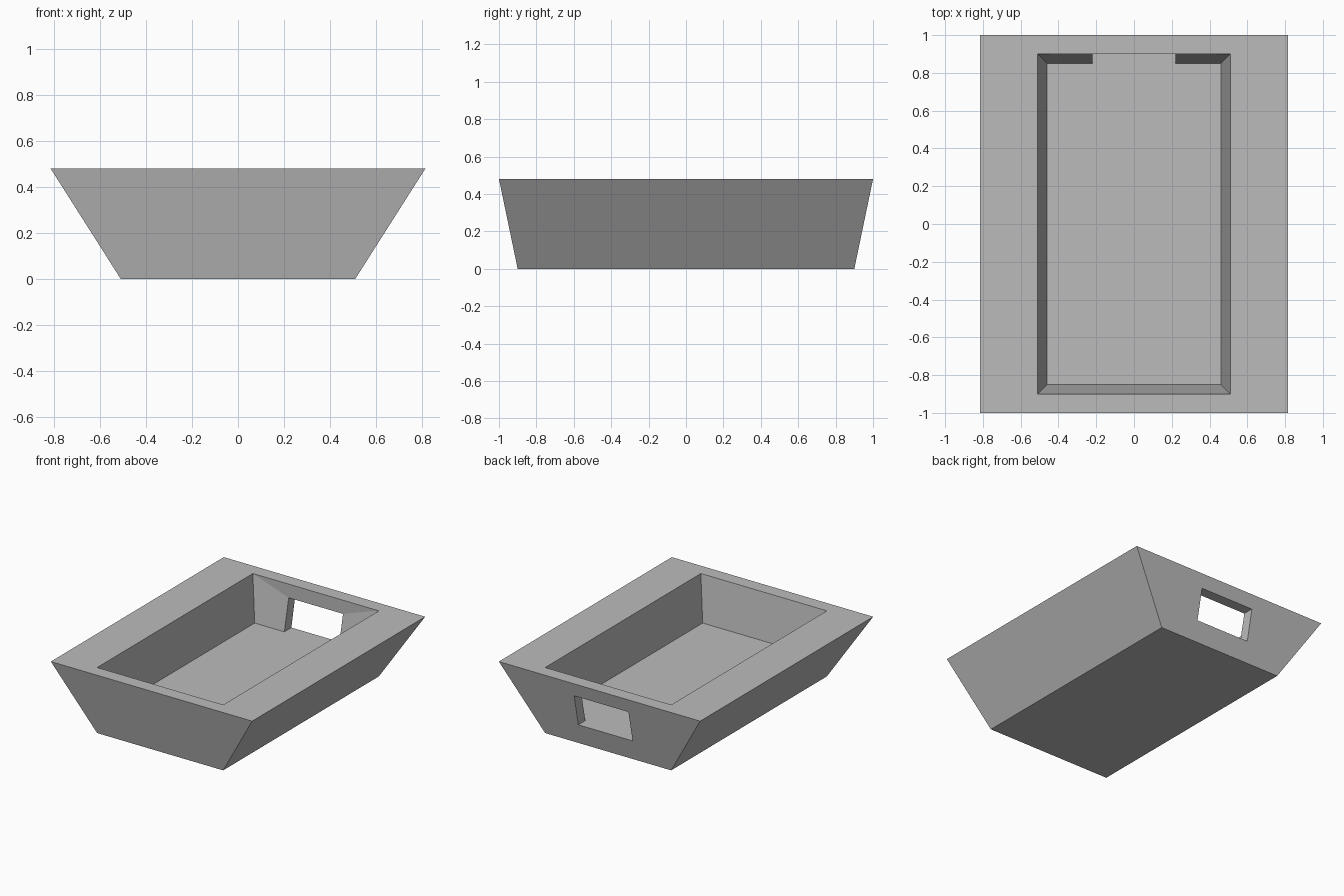
import bpy
import bmesh

cube = bpy.data.objects.get("Cube")
if cube:
    bpy.data.objects.remove(cube, do_unlink=True)

grey = bpy.data.materials.new("plain_grey")
grey.use_nodes = True
color = (0.5, 0.5, 0.5, 1)
grey.diffuse_color = color
grey.node_tree.nodes["Principled BSDF"].inputs["Base Color"].default_value = color

HEIGHT, FLOOR, LINTEL, HALF_GAP = 0.48, 0.15, 0.38, 0.22
bm = bmesh.new()


def ring(hx, hy, z):
    """Rectangle corners: front -x, front +x, back +x, back -x."""
    return [bm.verts.new((sx * hx, sy * hy, z))
            for sx, sy in ((-1, -1), (1, -1), (1, 1), (-1, 1))]


def opening(y_low, y_high):
    """Window corners in the back wall: low +x, low -x, high -x, high +x."""
    return [bm.verts.new((s * HALF_GAP, y, z))
            for s, y, z in ((1, y_low, FLOOR), (-1, y_low, FLOOR),
                            (-1, y_high, LINTEL), (1, y_high, LINTEL))]


def bridge(a, b, sides=range(4)):
    for i in sides:
        j = (i + 1) % 4
        bm.faces.new((a[i], a[j], b[j], b[i]))


def outer_y(z):
    return 0.9 + 0.1 * z / HEIGHT


# Flared outside, flat rim and sunken tray
base = ring(0.51, 0.9, 0)
rim = ring(0.815, 1.0, HEIGHT)
mouth = ring(0.51, 0.9, HEIGHT)
floor = ring(0.46, 0.85, FLOOR)
outside = opening(outer_y(FLOOR), outer_y(LINTEL))
inside = opening(0.85, 0.9)

bm.faces.new(base)
bridge(base, rim, (0, 1, 3))
bridge(rim, mouth)
bridge(mouth, floor, (0, 1, 3))

# Back wall around the window, outside and inside
bridge([base[2], base[3], rim[3], rim[2]], outside)
bridge([floor[2], floor[3], mouth[3], mouth[2]], inside, (1, 2, 3))
bm.faces.new((floor[0], floor[1], floor[2], inside[0], inside[1], floor[3]))

# Window jambs, sill and lintel
bridge(outside, inside)

bmesh.ops.recalc_face_normals(bm, faces=bm.faces)
mesh = bpy.data.meshes.new("flared_tray")
bm.to_mesh(mesh)
bm.free()
mesh.materials.append(grey)
tray = bpy.data.objects.new("flared_tray", mesh)
bpy.context.collection.objects.link(tray)
